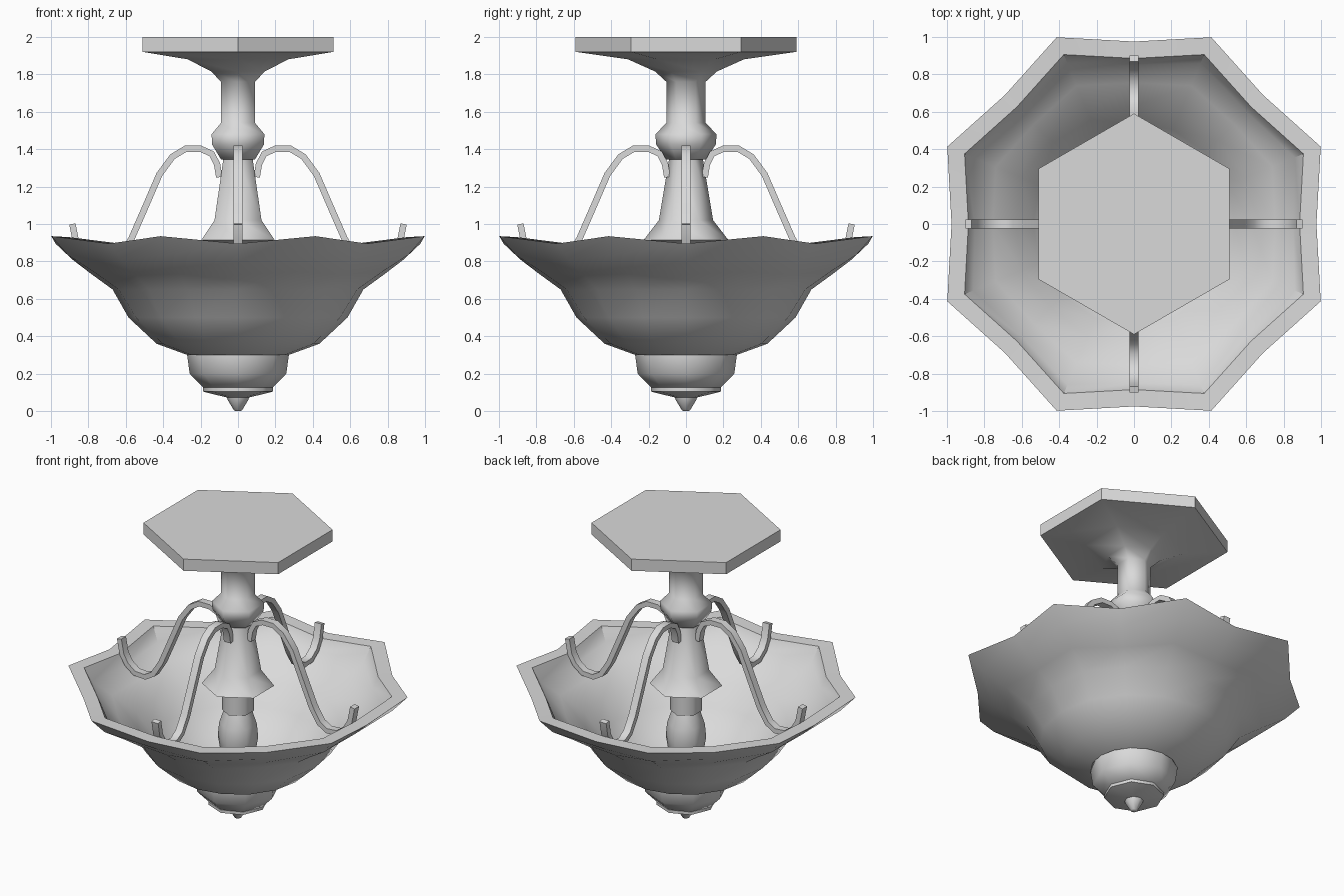
import bpy, bmesh, math
from mathutils import Vector

cube = bpy.data.objects.get("Cube")
if cube:
    bpy.data.objects.remove(cube, do_unlink=True)

GREY = (0.7, 0.7, 0.7)
mat = bpy.data.materials.new("light_grey")
mat.use_nodes = True
mat.diffuse_color = (*GREY, 1)
mat.node_tree.nodes["Principled BSDF"].inputs["Base Color"].default_value = (*GREY, 1)


def loft(name, rings, smooth=None, closed=False):
    """Skin a list of point rings; end rings are capped unless the loft is closed."""
    bm = bmesh.new()
    loops = [[bm.verts.new(p) for p in ring] for ring in rings]
    n = len(loops[0])
    pairs = list(zip(loops, loops[1:]))
    if closed:
        pairs.append((loops[-1], loops[0]))
    for a, b in pairs:
        for i in range(n):
            j = (i + 1) % n
            bm.faces.new((a[i], a[j], b[j], b[i]))
    if not closed:
        bm.faces.new(loops[0])
        bm.faces.new(loops[-1])
    bmesh.ops.recalc_face_normals(bm, faces=bm.faces)
    mesh = bpy.data.meshes.new(name)
    bm.to_mesh(mesh)
    bm.free()
    mesh.materials.append(mat)
    obj = bpy.data.objects.new(name, mesh)
    bpy.context.collection.objects.link(obj)
    if smooth:
        bpy.ops.object.select_all(action='DESELECT')
        obj.select_set(True)
        bpy.context.view_layer.objects.active = obj
        bpy.ops.object.shade_smooth_by_angle(angle=math.radians(smooth))
    return obj


def lathe(name, profile, sides, phase=0, smooth=None):
    turns = [phase + math.tau * i / sides for i in range(sides)]
    return loft(name, [[(r * math.cos(t), r * math.sin(t), z) for t in turns]
                       for r, z in profile], smooth)


# Ceiling plate and the turned column below it (six sided)
HEX = math.pi / 2
lathe("ceiling_plate", [(0.59, 2.0), (0.59, 1.92)], 6, HEX)
lathe("canopy_and_stem", [(0.59, 1.92), (0.31, 1.88), (0.165, 1.815), (0.105, 1.76),
                          (0.105, 1.54), (0.163, 1.48), (0.16, 1.425), (0.105, 1.345)],
      6, HEX, 62)
lathe("column_body", [(0.09, 1.35), (0.145, 1.02), (0.226, 0.915), (0.1, 0.87)], 6, HEX, 62)
lathe("column_neck", [(0.1, 0.89), (0.1, 0.74)], 6, HEX, 62)
lathe("column_bulb", [(0.085, 0.75), (0.118, 0.65), (0.126, 0.56), (0.11, 0.46), (0.07, 0.36)],
      6, HEX, 62)

# Scalloped bowl: each row is valley radius, valley height, peak radius, peak height
bowl = [
    (0.27, 0.30, 0.27, 0.30), (0.435, 0.36, 0.435, 0.36), (0.585, 0.50, 0.59, 0.50),
    (0.67, 0.65, 0.69, 0.65), (0.78, 0.73, 0.835, 0.745), (0.885, 0.81, 0.985, 0.835),
    (0.975, 0.895, 1.08, 0.935),
    (0.885, 0.895, 0.98, 0.93), (0.85, 0.82, 0.93, 0.84), (0.755, 0.745, 0.8, 0.76),
    (0.63, 0.66, 0.65, 0.66), (0.54, 0.52, 0.545, 0.52), (0.4, 0.39, 0.4, 0.39),
    (0.25, 0.33, 0.25, 0.33),
]
rings = []
for row in bowl:
    ring = []
    for i in range(16):
        r, z = row[2:] if i % 2 else row[:2]
        t = math.tau * i / 16
        ring.append((r * math.cos(t), r * math.sin(t), z))
    rings.append(ring)
loft("bowl", rings, 40, closed=True)

# Bottom finial (eight sided)
lathe("finial_cup", [(0.27, 0.335), (0.272, 0.30), (0.258, 0.20), (0.185, 0.125)], 8, 0, 50)
lathe("finial_disc", [(0.187, 0.125), (0.187, 0.105), (0.17, 0.1), (0.06, 0.073)], 8, 0, 50)
lathe("finial_tip", [(0.06, 0.078), (0.055, 0.06), (0.022, 0.005), (0.012, 0.0)], 8, 0, 50)

# Four curved arms: a flat bar swept along a path in the radial plane
path = [(0.10, 1.25), (0.112, 1.32), (0.14, 1.375), (0.2, 1.402), (0.28, 1.402),
        (0.35, 1.36), (0.42, 1.265), (0.5, 1.08), (0.57, 0.92), (0.63, 0.825),
        (0.69, 0.79), (0.77, 0.795), (0.83, 0.84), (0.865, 0.9), (0.885, 1.0)]
pts = [Vector(p) for p in path]
HALF_WIDTH, HALF_THICK = 0.025, 0.017
for k, side in enumerate(("left", "back", "right", "front")):
    c, s = math.cos(k * math.pi / 2), math.sin(k * math.pi / 2)
    rings = []
    for i, p in enumerate(pts):
        d = (pts[min(i + 1, len(pts) - 1)] - pts[max(i - 1, 0)]).normalized()
        normal = Vector((-d.y, d.x)) * HALF_THICK
        ring = []
        for u, w in ((1, 1), (1, -1), (-1, -1), (-1, 1)):
            q = p + normal * u
            y = w * HALF_WIDTH
            ring.append((q.x * c - y * s, q.x * s + y * c, q.y))
        rings.append(ring)
    loft(side + "_arm", rings, 40)
